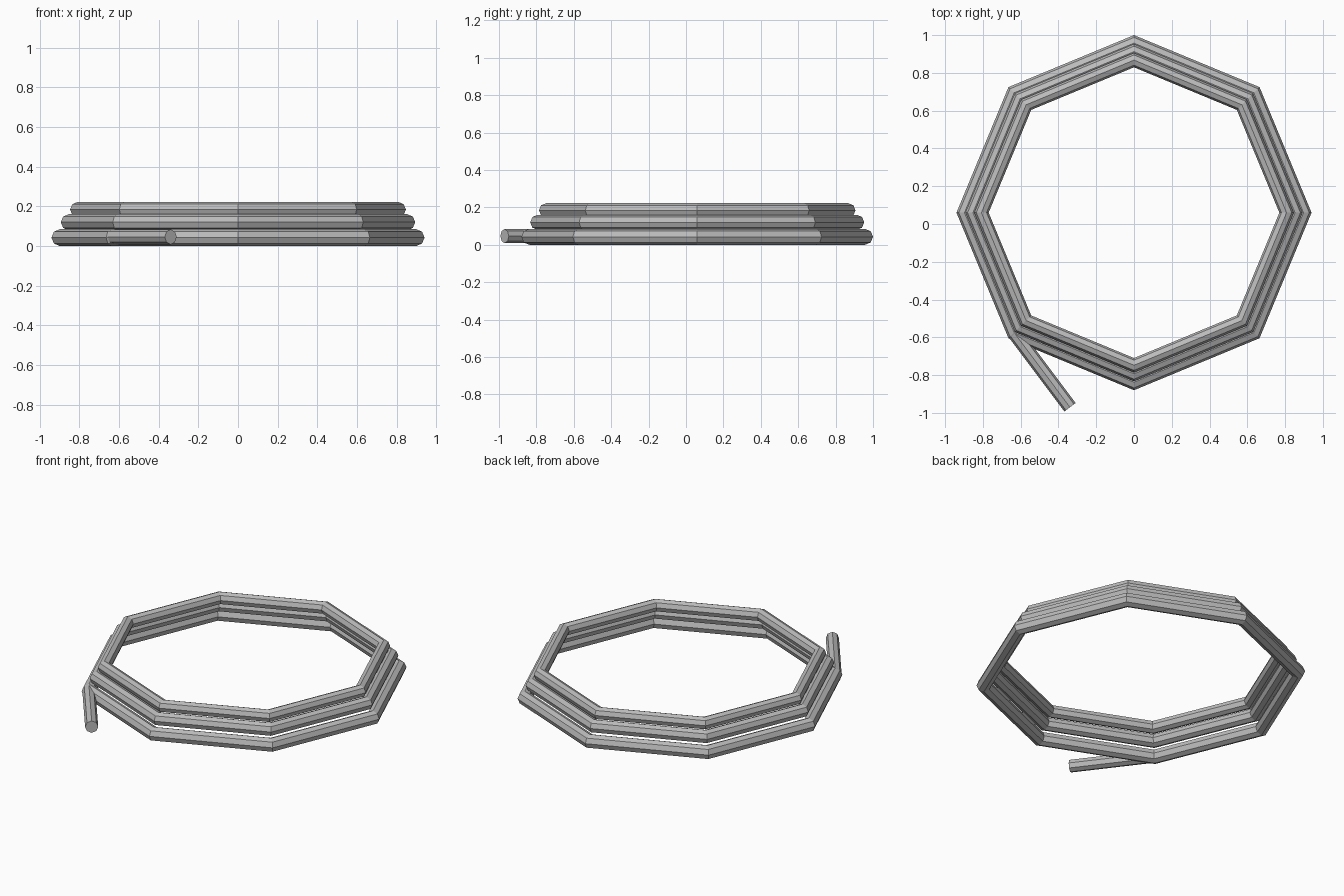
import bpy
from math import pi
from mathutils import Vector

cube = bpy.data.objects.get("Cube")
if cube:
    bpy.data.objects.remove(cube, do_unlink=True)

grey = bpy.data.materials.new("rope grey")
grey.use_nodes = True
colour = (0.5, 0.5, 0.5, 1)
grey.diffuse_color = colour
grey.node_tree.nodes["Principled BSDF"].inputs["Base Color"].default_value = colour


def finish(name):
    obj = bpy.context.object
    obj.name = name
    obj.data.materials.append(grey)
    return obj


# Stacked eight-sided coils, each a little smaller than the one below
coils = (("bottom_coil", 0.0425, 1.0), ("middle_coil", 0.12, 0.95), ("top_coil", 0.184, 0.9))
for name, height, size in coils:
    bpy.ops.mesh.primitive_torus_add(
        major_segments=8, minor_segments=8,
        major_radius=0.8975 * size, minor_radius=0.0425 * size,
        location=(0, 0.06, height))
    finish(name)

# Loose end leaving the bottom coil
start = Vector((-0.635, -0.575, 0.046))
end = Vector((-0.339, -0.97, 0.046))
run = end - start
bpy.ops.mesh.primitive_cylinder_add(
    vertices=8, radius=0.0375, depth=run.length, location=(start + end) / 2,
    rotation=run.to_track_quat("Z", "Y").to_euler())
finish("loose_end")
